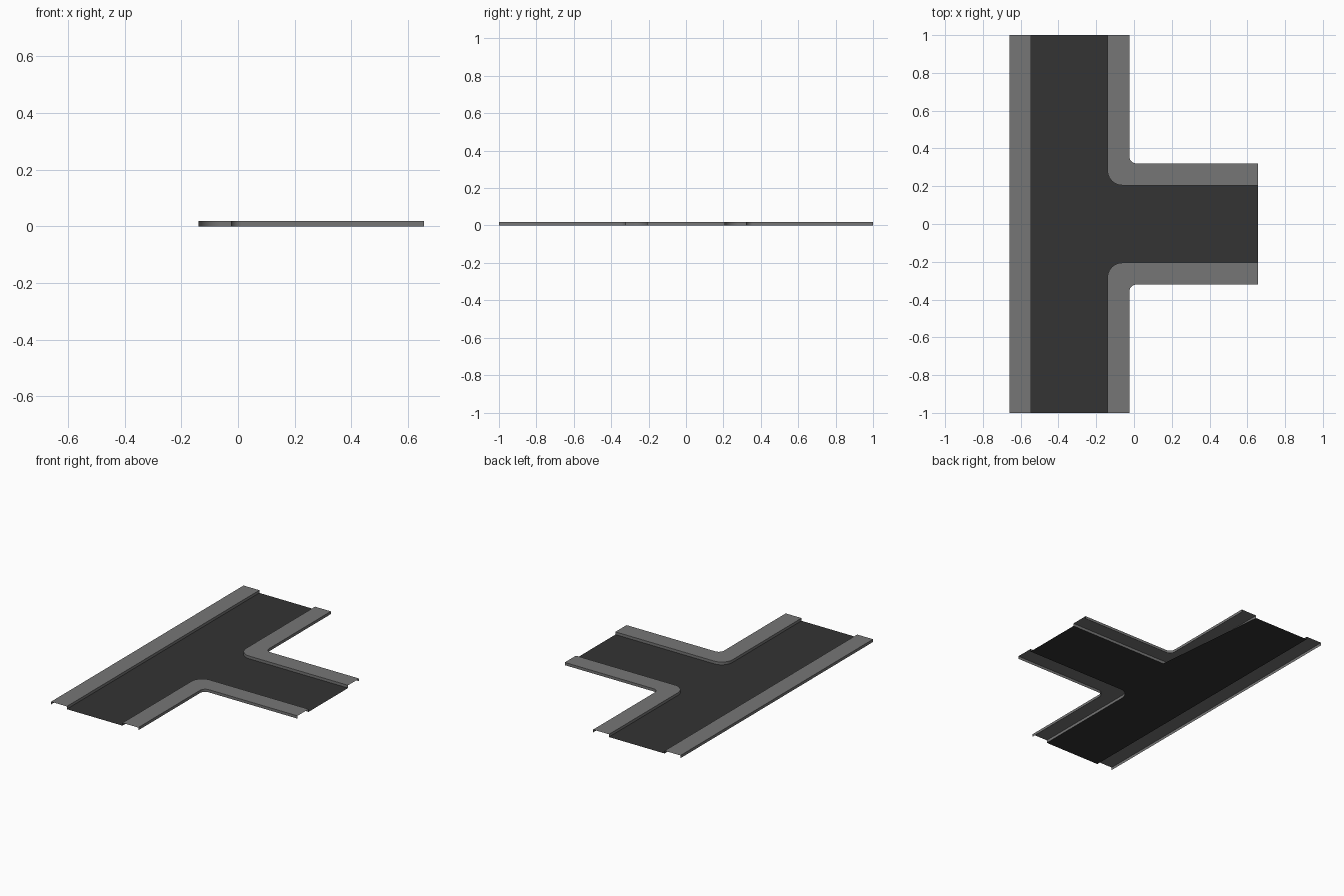
import bpy, bmesh
from math import sin, cos, pi

if "Cube" in bpy.data.objects:
    bpy.data.objects.remove(bpy.data.objects["Cube"])

H = 0.018                      # kerb height
X0, X1, X2, X3 = -0.66, -0.545, -0.14, -0.025   # pavement / road / pavement edges
XE = 0.657                     # end of the side road
Y1, Y2 = 0.205, 0.321          # half width of side road, outer pavement edge
SEG = 10                       # corner segments


def material(name, v):
    m = bpy.data.materials.new(name)
    m.diffuse_color = (v, v, v, 1)
    m.use_nodes = True
    m.node_tree.nodes["Principled BSDF"].inputs["Base Color"].default_value = m.diffuse_color
    return m


def make(name, bm, mat):
    me = bpy.data.meshes.new(name)
    bm.to_mesh(me)
    bm.free()
    me.materials.append(mat)
    ob = bpy.data.objects.new(name, me)
    bpy.context.collection.objects.link(ob)
    bpy.context.view_layer.objects.active = ob
    ob.select_set(True)
    bpy.ops.object.shade_smooth_by_angle(angle=0.6)
    ob.select_set(False)
    return ob


def bend(x, y, r, side):
    """Edge line from the main road end, round the corner, along the side road."""
    arc = [(x + r - r * cos(t), y + r - r * sin(t))
           for t in (i * pi / 2 / SEG for i in range(SEG + 1))]
    return [(px, py * side) for px, py in [(x, 1)] + arc + [(XE, y)]]


def pavement(name, kerb, outer, mat):
    """Open channel: kerb wall, flat top, outer wall."""
    bm = bmesh.new()
    rows = [[bm.verts.new((x, y, z)) for x, y in line]
            for line, z in ((kerb, 0), (kerb, H), (outer, H), (outer, 0))]
    for a, b in zip(rows, rows[1:]):
        for i in range(len(a) - 1):
            bm.faces.new((a[i], a[i + 1], b[i + 1], b[i]))
    # turn the top upwards, and the walls with it
    bm.normal_update()
    if sum(f.normal.z for f in bm.faces) < 0:
        bmesh.ops.reverse_faces(bm, faces=bm.faces[:])
    return make(name, bm, mat)


asphalt = material("asphalt", 0.033)
concrete = material("concrete", 0.18)

# Road surface, T-shaped with rounded inner corners
bm = bmesh.new()
outline = ([(X1, 1), (X1, -1)] + bend(X2, Y1, 0.078, -1)
           + bend(X2, Y1, 0.078, 1)[::-1])
road = bm.faces.new([bm.verts.new((x, y, 0)) for x, y in outline])
bmesh.ops.triangulate(bm, faces=[road])
make("road", bm, asphalt)

# Pavements: one straight, two bending into the side road
pavement("straight_pavement", [(X1, 1), (X1, -1)], [(X0, 1), (X0, -1)], concrete)
for name, side in (("back_corner_pavement", 1), ("front_corner_pavement", -1)):
    pavement(name, bend(X2, Y1, 0.078, side), bend(X3, Y2, 0.038, side), concrete)
